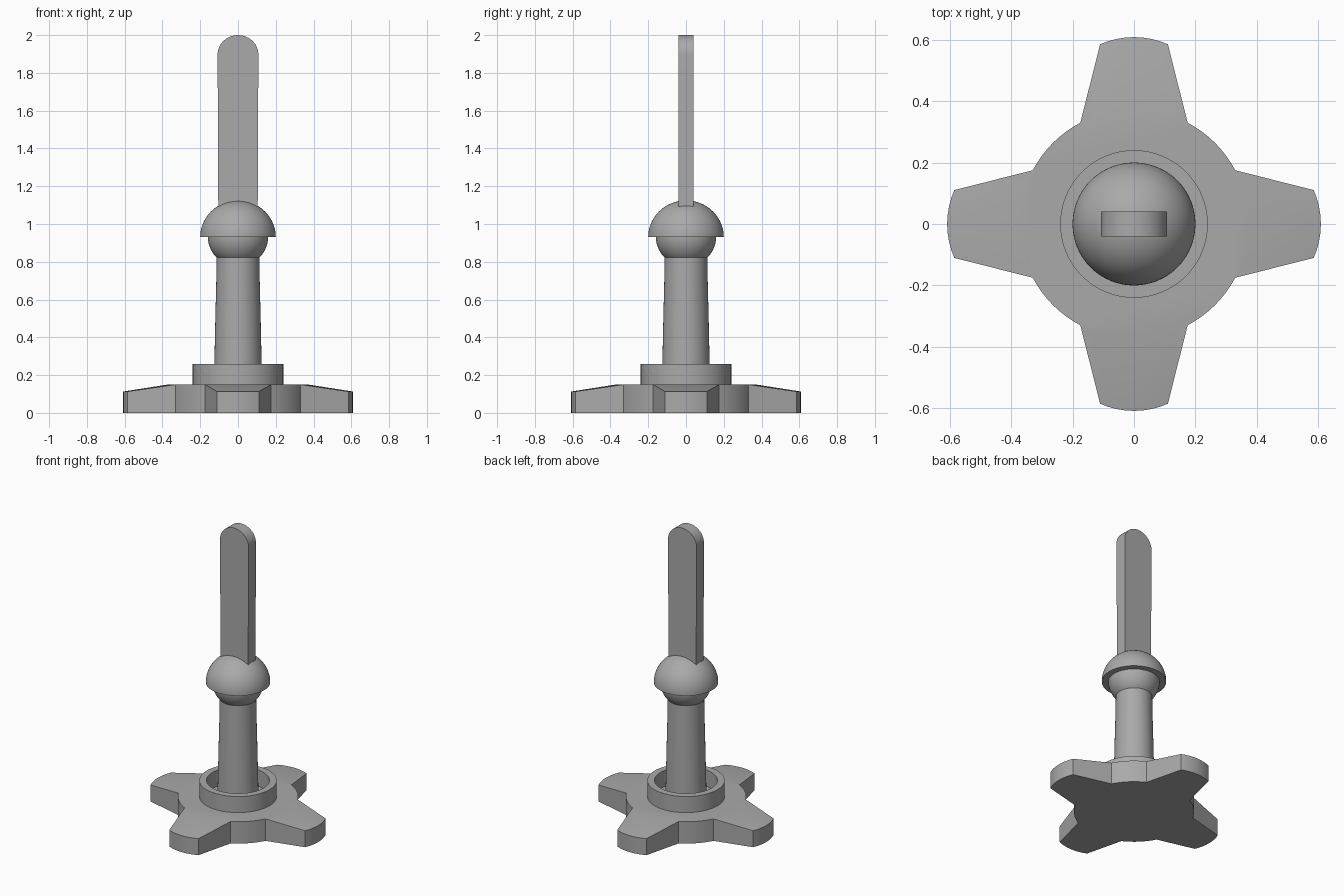
import bpy, bmesh, math

if "Cube" in bpy.data.objects:
    bpy.data.objects.remove(bpy.data.objects["Cube"])

grey = bpy.data.materials.new("plain grey")
grey.diffuse_color = (0.4, 0.4, 0.4, 1)
grey.use_nodes = True
grey.node_tree.nodes["Principled BSDF"].inputs["Base Color"].default_value = grey.diffuse_color


def finish(name, bm, angle=30):
    bmesh.ops.recalc_face_normals(bm, faces=bm.faces)
    me = bpy.data.meshes.new(name)
    bm.to_mesh(me)
    bm.free()
    ob = bpy.data.objects.new(name, me)
    bpy.context.collection.objects.link(ob)
    me.materials.append(grey)
    bpy.ops.object.select_all(action='DESELECT')
    ob.select_set(True)
    bpy.context.view_layer.objects.active = ob
    bpy.ops.object.shade_smooth_by_angle(angle=math.radians(angle))
    return ob


def lathe(name, profile, closed=False, segs=64):
    """Spin a (radius, height) profile around z."""
    bm = bmesh.new()
    vs = [bm.verts.new((r, 0, z)) for r, z in profile]
    es = [bm.edges.new(p) for p in zip(vs, vs[1:])]
    if closed:
        es.append(bm.edges.new((vs[-1], vs[0])))
    bmesh.ops.spin(bm, geom=vs + es, cent=(0, 0, 0), axis=(0, 0, 1),
                   angle=2 * math.pi, steps=segs)
    bmesh.ops.remove_doubles(bm, verts=bm.verts, dist=1e-5)
    return finish(name, bm)


# four-armed foot: round hub, arms sloping down to curved ends
HUB, N = 0.373, 8
A_IN, A_OUT = math.radians(27.9), math.radians(10.7)
bm = bmesh.new()
hub, arms = [], []
for k in range(4):
    mid = k * math.pi / 2
    inner, outer = [], []
    for i in range(N + 1):
        t = 2 * i / N - 1
        a = mid + A_IN * t
        inner.append(bm.verts.new((HUB * math.cos(a), HUB * math.sin(a), 0.15)))
        a = mid + A_OUT * t
        r = 0.608 - 0.013 * t * t
        outer.append(bm.verts.new((r * math.cos(a), r * math.sin(a), 0.113)))
    hub += inner
    arms.append((inner, outer))
    gap = math.pi / 2 - 2 * A_IN
    for i in range(1, N):
        a = mid + A_IN + gap * i / N
        hub.append(bm.verts.new((HUB * math.cos(a), HUB * math.sin(a), 0.15)))
bm.faces.new(hub)
for inner, outer in arms:
    for i in range(N):
        bm.faces.new((inner[i], outer[i], outer[i + 1], inner[i + 1]))
top = list(bm.faces)
rim = [e for e in bm.edges if e.is_boundary]
ret = bmesh.ops.extrude_edge_only(bm, edges=rim)["geom"]
for v in ret:
    if isinstance(v, bmesh.types.BMVert):
        v.co.z = 0
low = [e for e in ret if isinstance(e, bmesh.types.BMEdge)
       and all(v.co.z == 0 for v in e.verts)]
bmesh.ops.contextual_create(bm, geom=low)
finish("four_arm_foot", bm)

# raised collar with an open recess around the column
lathe("collar", [(0.24, 0.14), (0.24, 0.26), (0.195, 0.26), (0.195, 0.14)], closed=True)

# tapered column
lathe("column", [(0, 0.14), (0.128, 0.14), (0.125, 0.27), (0.12, 0.5),
                 (0.115, 0.7), (0.113, 0.825), (0, 0.825)])

# ball joint and domed cap
ball = [(0.16 * math.cos(t), 0.935 + 0.16 * math.sin(t))
        for t in (-math.pi / 2 + math.pi / 2 * i / 20 for i in range(21))]
ball[0] = (0, 0.775)
lathe("ball_joint", ball)
dome = [(0, 0.93), (0.2, 0.93)] + [
    (0.2 * math.cos(t), 0.93 + 0.195 * math.sin(t))
    for t in (math.pi / 2 * i / 20 for i in range(1, 20))] + [(0, 1.125)]
lathe("dome_cap", dome)

# upright blade with a rounded tip
bm = bmesh.new()
pts = [(0.104, 1.0)] + [(0.108 * math.cos(math.pi * i / 24), 1.897 + 0.103 * math.sin(math.pi * i / 24))
                        for i in range(25)] + [(-0.104, 1.0)]
face = bm.faces.new([bm.verts.new((x, -0.04, z)) for x, z in pts])
ext = bmesh.ops.extrude_face_region(bm, geom=[face])["geom"]
bmesh.ops.translate(bm, verts=[v for v in ext if isinstance(v, bmesh.types.BMVert)], vec=(0, 0.08, 0))
finish("upright_blade", bm)
